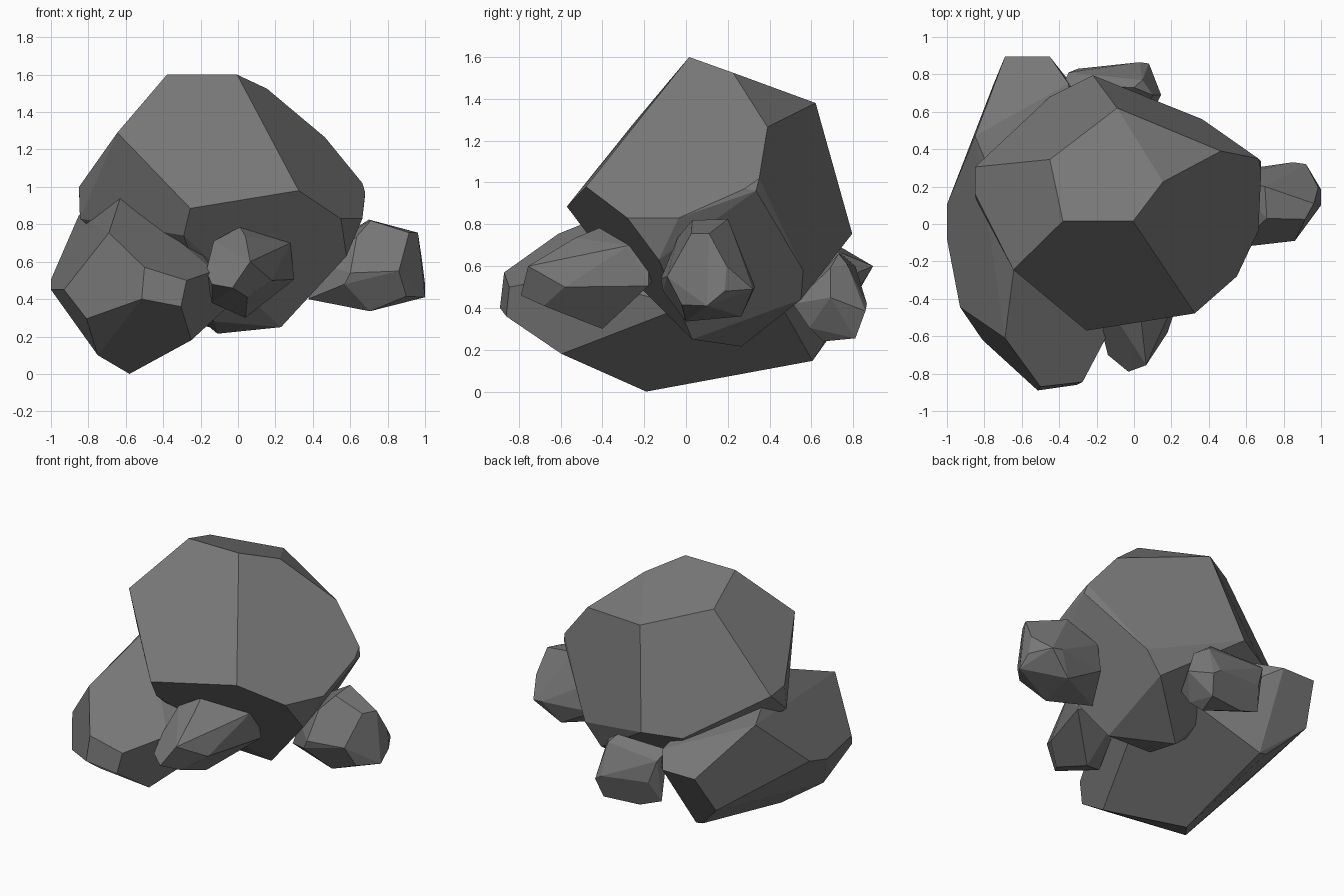
import bpy, bmesh, math

# Dark stone colour
stone = bpy.data.materials.new("dark_stone")
stone.diffuse_color = (.19, .19, .19, 1)


def boulder(name, corners):
    """Chiselled stone: convex hull of its corners, near-flat facets merged."""
    bm = bmesh.new()
    for c in corners:
        bm.verts.new(c)
    hull = bmesh.ops.convex_hull(bm, input=bm.verts)
    loose = {v for v in hull["geom_interior"] + hull["geom_unused"]
             if isinstance(v, bmesh.types.BMVert) and v.is_valid and not v.link_faces}
    bmesh.ops.delete(bm, geom=list(loose), context='VERTS')
    bmesh.ops.dissolve_limit(bm, angle_limit=math.radians(12),
                             verts=bm.verts, edges=bm.edges)
    bmesh.ops.recalc_face_normals(bm, faces=bm.faces)
    mesh = bpy.data.meshes.new(name)
    bm.to_mesh(mesh)
    bm.free()
    mesh.materials.append(stone)
    obj = bpy.data.objects.new(name, mesh)
    bpy.context.collection.objects.link(obj)
    return obj


# Tall central stone
boulder("main_boulder", [
    (-.38, .015, 1.6), (-.005, .015, 1.6), (.155, .225, 1.525), (.465, .39, 1.265),
    (-.09, .62, 1.38), (-.45, .345, 1.48), (-.645, -.245, 1.29),
    (-.85, .305, .98), (-.85, .16, 1.0), (-.845, .13, .83),
    (-.255, -.57, .885), (.325, -.478, .98), (.55, -.28, .83), (-.29, -.46, .74),
    (.665, .35, 1.02), (.68, .28, .97), (.665, -.036, .83), (.68, .335, .96),
    (.365, .56, .58), (.25, .55, .44), (-.22, .795, .755), (-.45, .68, .73),
    (.58, -.13, .63), (.23, .03, .25), (-.11, .265, .215), (-.13, .0, .28)])

# Low, long stone on the left
boulder("left_boulder", [
    (-.5, -.87, .57), (-.515, -.89, .4), (-.305, -.86, .36), (-.275, -.845, .5),
    (-.69, -.61, .755), (-.93, -.445, .45), (-.81, -.62, .295),
    (-.62, -.07, .97), (-.86, .05, .785), (-1, .105, .505), (-1, -.08, .45),
    (-.75, -.4, .1), (-.58, -.19, .0), (-.37, -.405, .085), (-.25, -.595, .18),
    (-.13, -.57, .55), (-.69, .895, .6), (-.45, .895, .6), (-.85, .47, .85),
    (-.75, .75, .35), (-.35, .75, .66), (-.5, .605, .147), (-.55, .605, .155),
    (-.8, .15, .2), (0, 0, .41), (-.1, .45, .42), (-.3, .1, .8)])

# Small stone at the front
boulder("front_stone", [
    (-.03, -.79, .46), (.065, -.755, .6), (-.14, -.7, .48), (-.17, -.58, .55),
    (.01, -.41, .785), (-.13, -.45, .71), (.04, -.53, .735), (.28, -.27, .7),
    (.3, -.18, .505), (.28, -.18, .63), (.18, -.58, .5), (.2, -.3, .415),
    (.05, -.68, .41), (.04, -.4, .3), (-.14, -.5, .38), (0, -.1, .6)])

# Small stone on the right
boulder("right_stone", [
    (.962, .11, .755), (.915, .025, .755), (.86, -.09, .55), (.9, -.02, .415),
    (1, .1, .41), (1, .185, .48), (.985, .195, .6), (.71, .03, .82), (.7, .2, .825),
    (.635, -.04, .735), (.6, -.12, .54), (.92, .32, .49), (.85, .33, .5),
    (.705, 0, .335), (.75, .265, .36), (.375, .05, .4), (.465, 0, .585),
    (.57, -.11, .48), (.5, .28, .5), (.5, .25, .7)])

# Small stone at the back
boulder("back_stone", [
    (-.35, .81, .6), (-.38, .74, .66), (-.3, .83, .45), (.03, .865, .42),
    (.08, .858, .385), (.045, .77, .61), (.1, .69, .59), (.145, .69, .45),
    (.1, .76, .36), (.05, .81, .255), (0, .655, .24), (-.2, .78, .255),
    (-.35, .76, .31), (0, .73, .66), (.05, .51, .42), (.05, .59, .305)])
